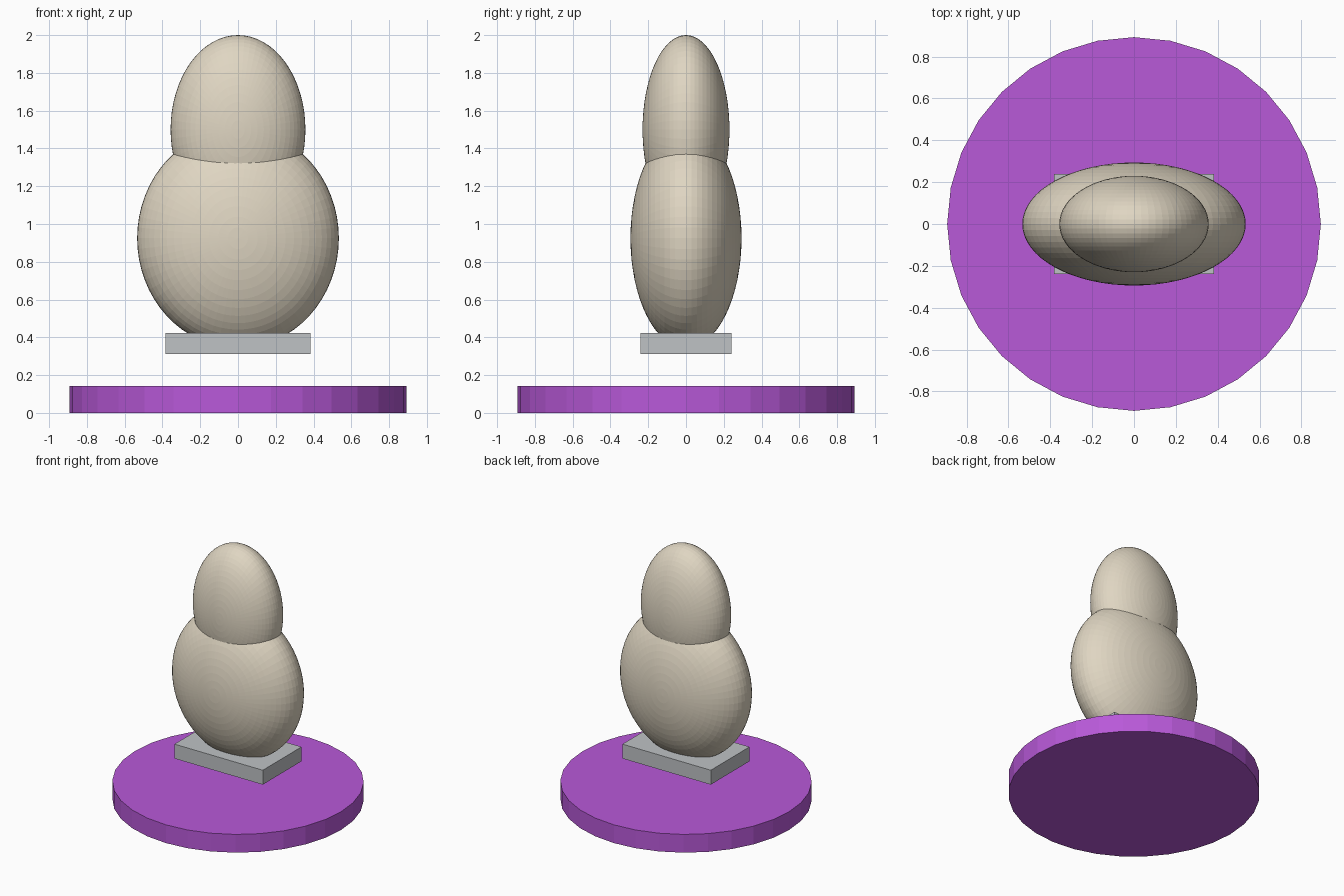
import bpy
import math
from mathutils import Matrix

if "Cube" in bpy.data.objects:
    bpy.data.objects.remove(bpy.data.objects["Cube"])


def material(name, rgb):
    m = bpy.data.materials.new(name)
    m.diffuse_color = (*rgb, 1)
    m.use_nodes = True
    m.node_tree.nodes["Principled BSDF"].inputs["Base Color"].default_value = m.diffuse_color
    return m


beige = material("beige", (0.74, 0.67, 0.54))
grey = material("light grey", (0.52, 0.54, 0.56))
purple = material("purple", (0.48, 0.10, 0.69))


def finish(name, mat):
    ob = bpy.context.object
    ob.name = name
    ob.data.name = name
    ob.data.materials.append(mat)
    return ob


def ellipsoid(name, radii, z):
    # Sphere with its poles towards front and back, stretched to the radii
    bpy.ops.mesh.primitive_uv_sphere_add(segments=64, ring_count=32, radius=1)
    ob = finish(name, beige)
    ob.data.transform(Matrix.Rotation(math.pi / 2, 4, 'X'))
    ob.data.transform(Matrix.Diagonal((*radii, 1)))
    ob.location.z = z
    return ob


# Round base plate
bpy.ops.mesh.primitive_cylinder_add(vertices=32, radius=0.893, depth=0.143,
                                    location=(0, 0, 0.0715))
finish("base_disc", purple)

# Small rectangular plinth hovering above the base
bpy.ops.mesh.primitive_cube_add(size=1, location=(0, 0, 0.3675))
plinth = finish("plinth", grey)
plinth.scale = (0.766, 0.48, 0.113)

# Flattened body and head
ellipsoid("body", (0.534, 0.294, 0.582), 0.925)
ellipsoid("head", (0.357, 0.23, 0.5), 1.5)
